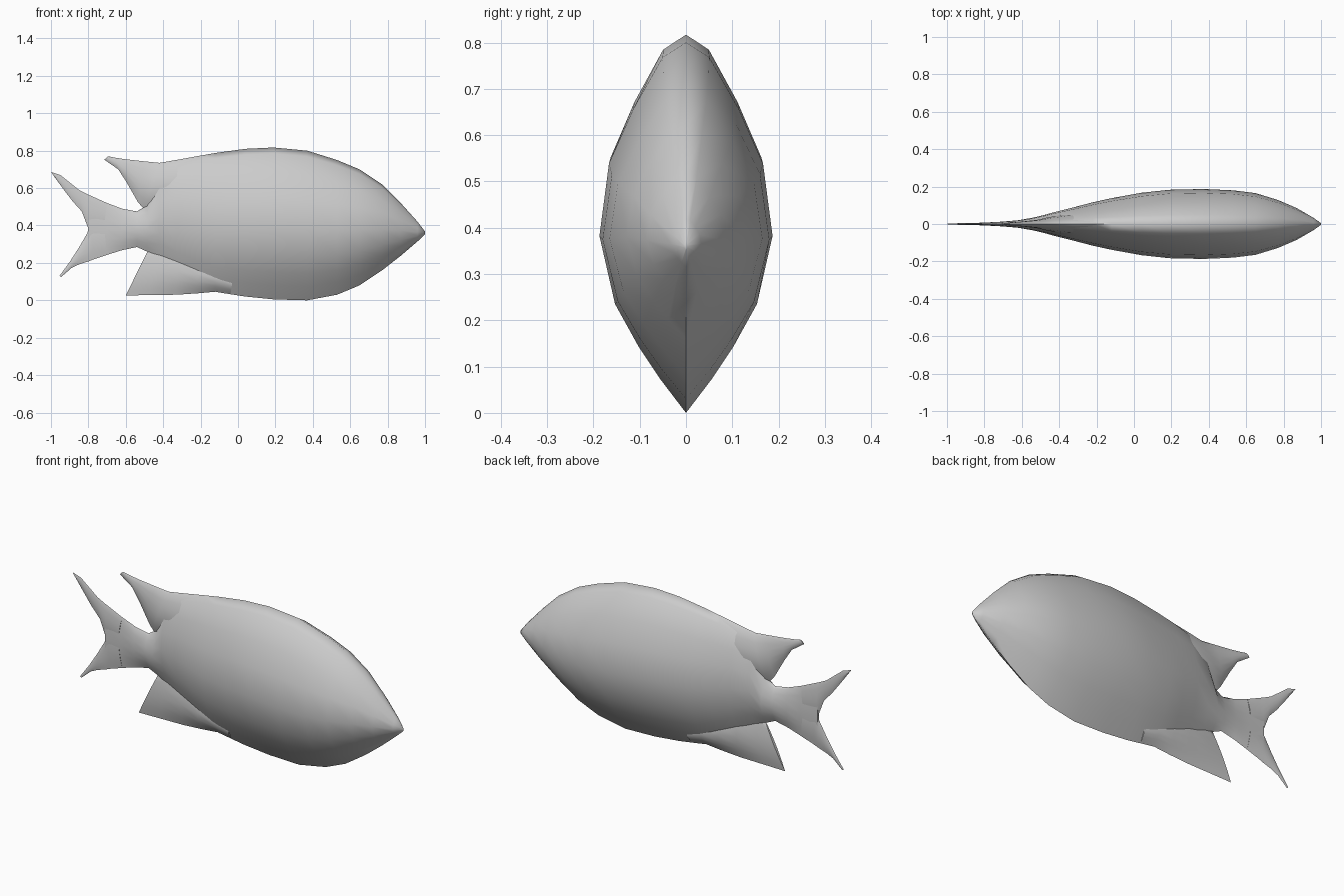
import bpy, bmesh, math

# Half cross-section from back ridge to belly: (fraction down, width fraction)
SECTION = [(0, 0), (.04, .27), (.18, .61), (.327, .89), (.522, 1),
           (.706, .82), (.82, .55), (.908, .30), (1, 0)]


def loft(name, rings):
    """Skin lens-shaped rings given as (top x, top z, bottom x, bottom z, half width)."""
    bm = bmesh.new()
    loops = []
    for tx, tz, bx, bz, w in rings:
        half = [(tx + (bx - tx) * t, f * w, tz + (bz - tz) * t) for t, f in SECTION]
        pts = half + [(x, -y, z) for x, y, z in half[-2:0:-1]]
        loops.append([bm.verts.new(p) for p in pts])
    n = len(loops[0])
    for a, b in zip(loops, loops[1:]):
        for i in range(n):
            j = (i + 1) % n
            bm.faces.new((a[i], a[j], b[j], b[i]))
    bm.faces.new(loops[0])
    bm.faces.new(loops[-1][::-1])
    bmesh.ops.recalc_face_normals(bm, faces=bm.faces)
    me = bpy.data.meshes.new(name)
    bm.to_mesh(me)
    bm.free()
    ob = bpy.data.objects.new(name, me)
    bpy.context.collection.objects.link(ob)
    bpy.ops.object.select_all(action='DESELECT')
    ob.select_set(True)
    bpy.context.view_layer.objects.active = ob
    bpy.ops.object.shade_smooth_by_angle(angle=math.radians(75))
    return ob


# Body and tail stem: (x, top, bottom, half width), nose to tail
body = [(1.0, .368, .352, .004), (.96, .42, .315, .033), (.87, .52, .238, .085),
        (.77, .62, .16, .128), (.65, .70, .08, .165), (.53, .75, .03, .18),
        (.37, .80, 0, .187), (.19, .817, .005, .183), (.04, .81, .02, .167),
        (-.12, .788, .045, .138), (-.22, .77, .095, .116), (-.32, .745, .15, .09),
        (-.42, .69, .215, .065), (-.485, .51, .26, .047), (-.54, .475, .285, .034),
        (-.62, .49, .268, .02), (-.70, .52, .243, .013), (-.80, .565, .21, .007)]
loft("fish_body", [(x, t, x, b, w) for x, t, b, w in body])

# Back fin, swept to the rear
loft("dorsal_fin", [(-.20, .774, -.30, .45, .05), (-.32, .752, -.42, .47, .05),
                    (-.42, .735, -.505, .49, .035), (-.50, .743, -.535, .525, .022),
                    (-.60, .754, -.595, .63, .013), (-.66, .763, -.64, .70, .008),
                    (-.695, .77, -.715, .752, .003)])

# Belly fin
loft("anal_fin", [(-.02, .16, -.04, .034, .04), (-.12, .20, -.12, .046, .045),
                  (-.22, .25, -.22, .037, .04), (-.32, .29, -.33, .03, .03),
                  (-.42, .29, -.47, .028, .018), (-.48, .27, -.60, .026, .008)])

# Forked tail lobes
loft("tail_upper_lobe", [(-.70, .52, -.72, .37, .012), (-.795, .562, -.795, .37, .008),
                         (-.85, .59, -.835, .475, .006), (-.90, .63, -.885, .53, .005),
                         (-.95, .67, -.94, .603, .004), (-1.0, .686, -.985, .665, .002)])
loft("tail_lower_lobe", [(-.72, .43, -.70, .243, .012), (-.79, .43, -.77, .22, .008),
                         (-.805, .36, -.80, .208, .007), (-.85, .283, -.85, .192, .005),
                         (-.90, .205, -.89, .173, .004), (-.955, .13, -.945, .125, .002)])
